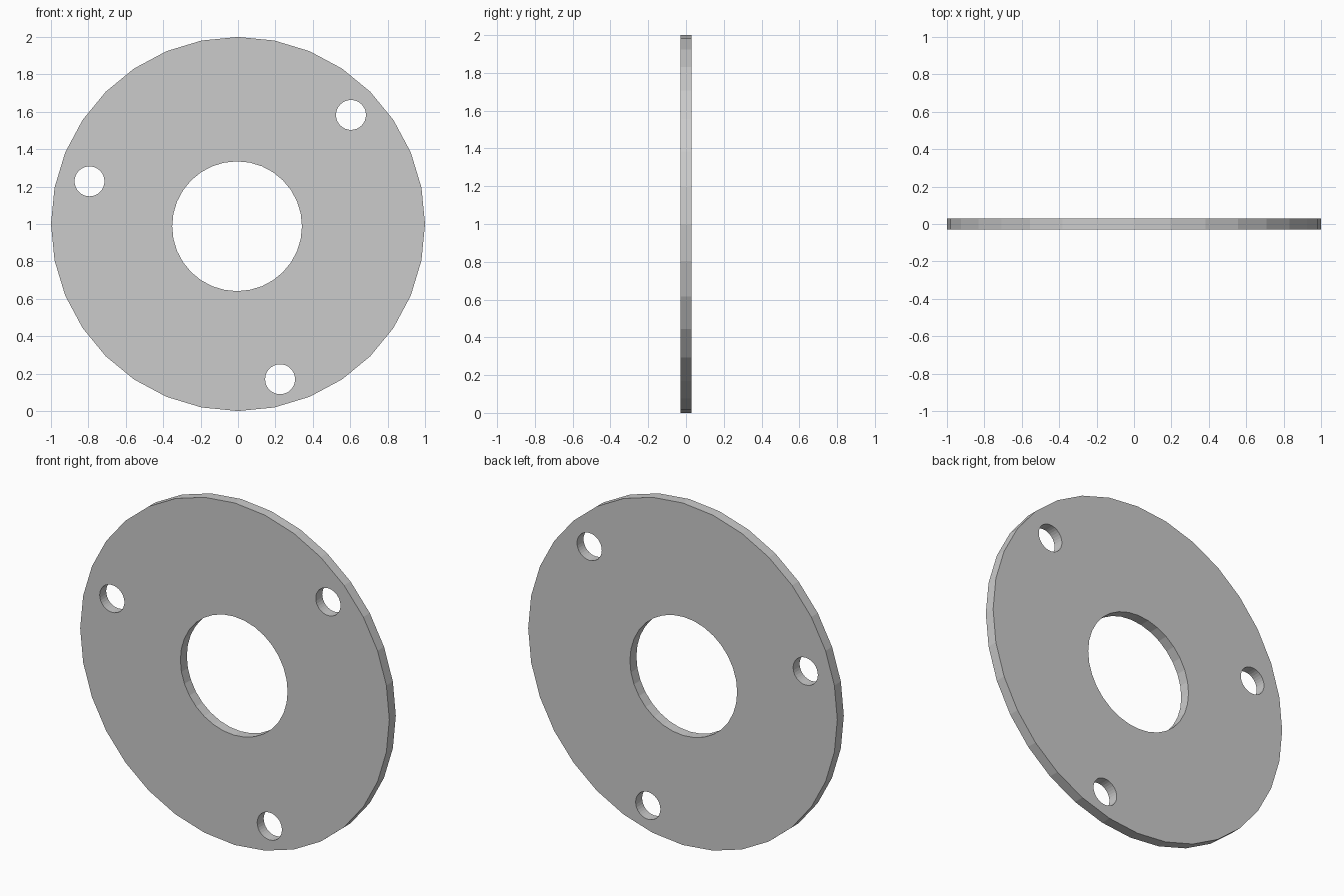
import bpy, bmesh
from math import sin, cos, tau, pi

if "Cube" in bpy.data.objects:
    bpy.data.objects.remove(bpy.data.objects["Cube"])

THICKNESS = 0.06

# Outline of the disc, centre bore and three bolt holes: x, z, radius
rings = [
    (0.0, 1.0, 1.0),
    (-0.005, 0.988, 0.347),
    (0.604, 1.583, 0.08),
    (-0.794, 1.228, 0.08),
    (0.225, 0.17, 0.08),
]

curve = bpy.data.curves.new("flange_profile", "CURVE")
curve.dimensions = "2D"
curve.fill_mode = "BOTH"
curve.extrude = THICKNESS / 2


def add_ring(x, z, r, sides=32):
    s = curve.splines.new("POLY")
    s.points.add(sides - 1)
    for i, p in enumerate(s.points):
        a = tau * i / sides
        p.co = (x + r * cos(a), z + r * sin(a), 0, 1)
    s.use_cyclic_u = True


for ring in rings:
    add_ring(*ring)

# Flat plate standing upright
plate = bpy.data.objects.new("flange_plate", curve)
bpy.context.collection.objects.link(plate)
plate.rotation_euler = (pi / 2, 0, 0)
bpy.context.view_layer.objects.active = plate
plate.select_set(True)
bpy.ops.object.convert(target="MESH")
plate = bpy.context.object
plate.name = "flange_plate"

# Weld the caps to the rims and keep flat facets
bm = bmesh.new()
bm.from_mesh(plate.data)
bmesh.ops.remove_doubles(bm, verts=bm.verts, dist=0.0005)
bmesh.ops.recalc_face_normals(bm, faces=bm.faces)
for f in bm.faces:
    f.smooth = False
bm.to_mesh(plate.data)
bm.free()
